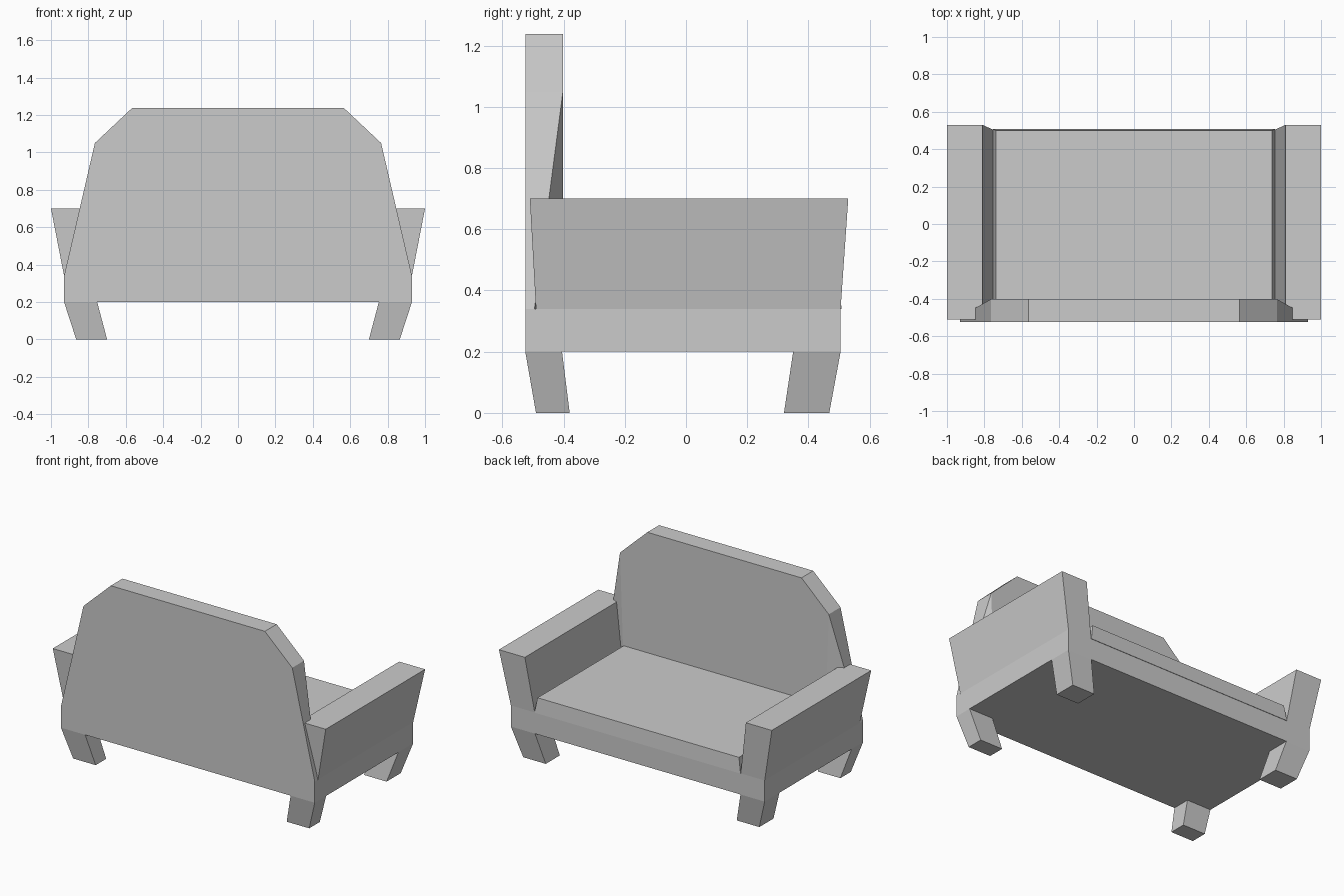
import bpy
import bmesh

if "Cube" in bpy.data.objects:
    bpy.data.objects.remove(bpy.data.objects["Cube"])


def build(name, verts, faces, mirror=True):
    """Make a flat-shaded part, optionally mirrored across x = 0."""
    bm = bmesh.new()
    vs = [bm.verts.new(v) for v in verts]
    for f in faces:
        bm.faces.new([vs[i] for i in f])
    bmesh.ops.recalc_face_normals(bm, faces=bm.faces)
    mesh = bpy.data.meshes.new(name)
    bm.to_mesh(mesh)
    bm.free()
    obj = bpy.data.objects.new(name, mesh)
    bpy.context.collection.objects.link(obj)
    if mirror:
        mod = obj.modifiers.new("mirror", 'MIRROR')
        mod.use_clip = True
        mod.merge_threshold = 0.001
    return obj


def block(name, low, z0, high, z1, mirror=True):
    """Tapered block between two rectangles given as (x0, x1, y0, y1)."""
    verts = []
    for (x0, x1, y0, y1), z in ((low, z0), (high, z1)):
        verts += [(x0, y0, z), (x1, y0, z), (x1, y1, z), (x0, y1, z)]
    faces = [(3, 2, 1, 0), (4, 5, 6, 7)]
    faces += [(i, (i + 1) % 4, (i + 1) % 4 + 4, i + 4) for i in range(4)]
    return build(name, verts, faces, mirror)


# Base frame and raised seat cushion
base = (-0.93, 0.93, -0.525, 0.505)
block("base", base, 0.2, base, 0.34, mirror=False)
block("seat", (-0.755, 0.755, -0.45, 0.508), 0.34,
      (-0.738, 0.738, -0.45, 0.50), 0.44, mirror=False)

# Flared armrests
block("armrests", (0.755, 0.93, -0.49, 0.505), 0.34,
      (0.81, 1.0, -0.51, 0.53), 0.70)

# Splayed legs
block("rear_legs", (0.70, 0.865, -0.49, -0.38), 0.0,
      (0.753, 0.93, -0.525, -0.405), 0.2)
block("front_legs", (0.70, 0.865, 0.32, 0.468), 0.0,
      (0.753, 0.93, 0.35, 0.505), 0.2)

# Backrest half: outer face 0-4, seat-side face 5-9, folded seat-side corner 10
outline = [(0, 0.34), (0.93, 0.34), (0.765, 1.05), (0.565, 1.238), (0, 1.238)]
front_y = [-0.402, -0.495, -0.402, -0.402, -0.402]
verts = [(x, -0.525, z) for x, z in outline]
verts += [(x, y, z) for (x, z), y in zip(outline, front_y)]
verts.append((0.74, -0.402, 0.34))
build("backrest", verts, [
    (0, 1, 2, 3, 4),
    (5, 10, 7, 8, 9),
    (10, 6, 7),
    (1, 2, 7, 6), (2, 3, 8, 7), (3, 4, 9, 8),
    (0, 1, 6, 10, 5),
])
